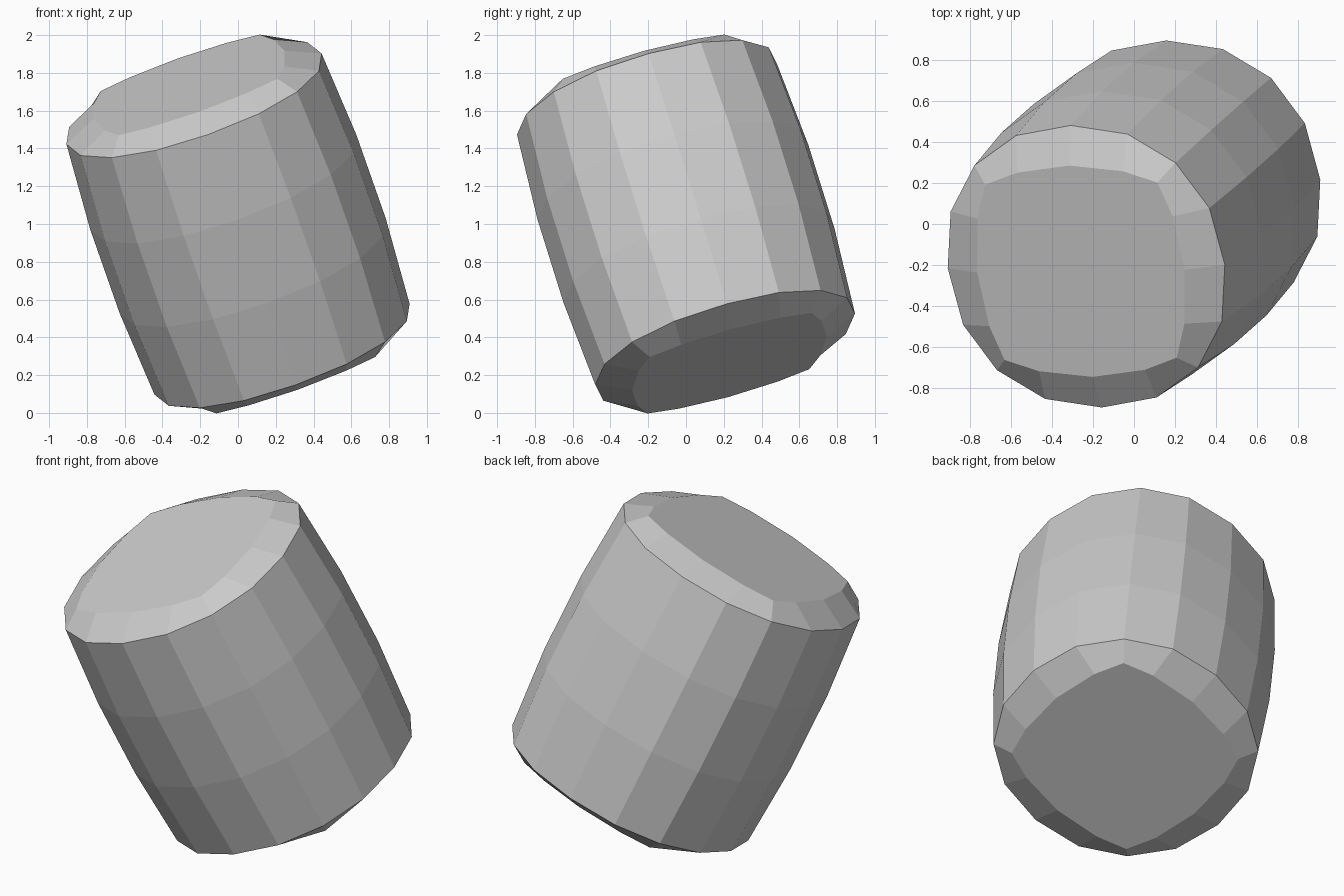
import bpy, bmesh
from math import radians, cos, sin
from mathutils import Matrix, Vector

if "Cube" in bpy.data.objects:
    bpy.data.objects.remove(bpy.data.objects["Cube"])

# Leaning barrel frame: local axes across the barrel and along it
axis = Vector((-0.318, -0.283, 0.905)).normalized()
u = Vector((0.944, 0.014, 0.329))
u = (u - axis * u.dot(axis)).normalized()
v = axis.cross(u)
frame = Matrix((u, v, axis)).transposed()

# One quarter of each outline: (angle, radius), slightly squared caps
cap = [(0, 0.537), (28.4, 0.574), (45, 0.63), (61.6, 0.574)]
rim = [(0, 0.717), (23.3, 0.729), (45, 0.736), (66.7, 0.729)]


def ring(bm, outline, height, scale=1.0):
    verts = []
    for quarter in range(4):
        for a, r in outline:
            t = radians(a + 90 * quarter)
            p = Vector((r * scale * cos(t), r * scale * sin(t), height))
            verts.append(bm.verts.new(frame @ p + Vector((0, 0, 1))))
    return verts


# Barrel body: caps, bevelled rims and two bulging middle rings
bm = bmesh.new()
rings = [ring(bm, cap, -0.814), ring(bm, rim, -0.732),
         ring(bm, rim, -0.244, 1.043), ring(bm, rim, 0.244, 1.043),
         ring(bm, rim, 0.732), ring(bm, cap, 0.814)]
for lo, hi in zip(rings, rings[1:]):
    for i in range(16):
        j = (i + 1) % 16
        bm.faces.new((lo[i], lo[j], hi[j], hi[i]))
bm.faces.new(rings[-1])
bm.faces.new(rings[0][::-1])
bmesh.ops.recalc_face_normals(bm, faces=bm.faces[:])

mesh = bpy.data.meshes.new("barrel_block")
bm.to_mesh(mesh)
bm.free()
bpy.context.collection.objects.link(bpy.data.objects.new("barrel_block", mesh))
